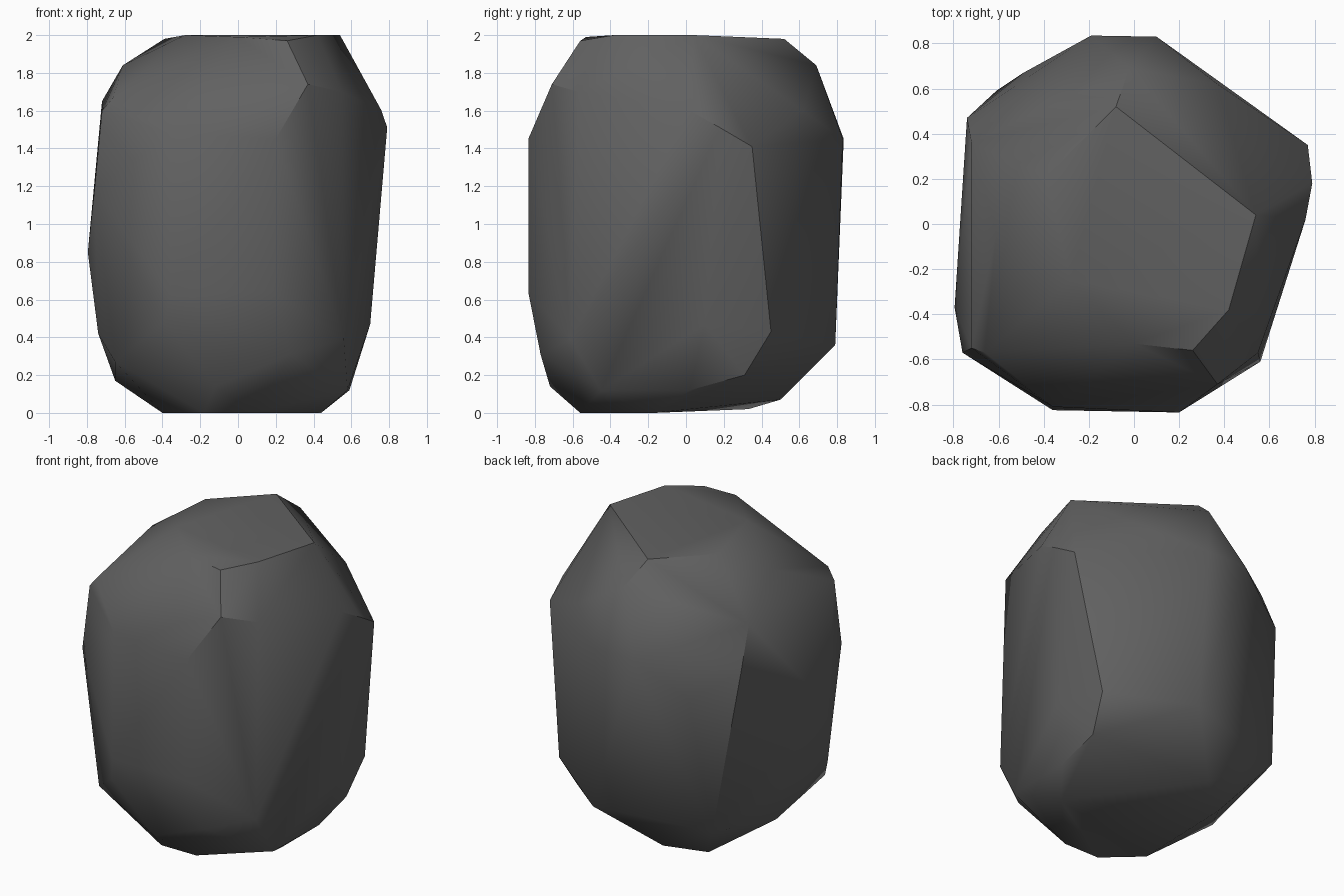
import bpy, bmesh, math

if "Cube" in bpy.data.objects:
    bpy.data.objects.remove(bpy.data.objects["Cube"])

# Corner points of the boulder, grouped by the facet they bound
facets = {
    "top": [(-.39, .21, 1.98), (-.28, -.25, 2), (0, -.53, 1.99),
            (.26, -.56, 1.97), (.42, -.38, 2), (.54, .04, 2), (-.08, .52, 1.98)],
    "front": [(-.36, -.81, 1.48), (.2, -.835, 1.45), (.19, -.835, .64), (-.36, -.825, .63),
              (.28, -.77, .31), (-.39, -.79, .48), (.37, -.71, 1.74)],
    "left": [(-.61, -.04, 1.84), (-.66, -.57, 1.67), (-.72, -.55, 1.6), (-.72, .36, 1.65),
             (-.74, .47, 1.38), (-.795, -.37, .85), (-.76, -.57, 1.18), (-.61, .59, .31),
             (-.74, -.45, .42), (-.65, -.55, .27)],
    "right": [(.76, .02, 1.6), (.79, .18, 1.51), (.77, .35, 1.41), (.63, .45, .43),
              (.70, .1, .47), (.55, -.57, 1.7), (.56, -.61, .39)],
    "back": [(.1, .83, 1.45), (-.19, .835, 1.45), (-.02, .69, 1.84), (.37, .62, 1.6),
             (.14, .79, .36), (-.49, .67, 1.2)],
    "base": [(-.65, -.03, .17), (-.4, -.36, 0), (-.4, .33, .02), (-.18, -.56, 0),
             (-.12, -.72, .14), (.08, -.56, 0), (.44, -.17, 0), (.58, -.45, .12),
             (.59, .02, .12), (.59, .31, .2), (-.18, .5, .07)],
}

# Wrap the points in a faceted skin
bm = bmesh.new()
for points in facets.values():
    for p in points:
        bm.verts.new(p)
hull = bmesh.ops.convex_hull(bm, input=bm.verts)
inner = {v for v in hull["geom_interior"] if isinstance(v, bmesh.types.BMVert)}
inner |= {v for v in bm.verts if not v.link_faces}
bmesh.ops.delete(bm, geom=list(inner), context='VERTS')
bmesh.ops.recalc_face_normals(bm, faces=bm.faces)

mesh = bpy.data.meshes.new("boulder")
bm.to_mesh(mesh)
bm.free()
boulder = bpy.data.objects.new("boulder", mesh)
bpy.context.collection.objects.link(boulder)

# Dark grey stone
stone = bpy.data.materials.new("dark grey stone")
stone.diffuse_color = (.12, .12, .12, 1)
stone.use_nodes = True
stone.node_tree.nodes["Principled BSDF"].inputs["Base Color"].default_value = stone.diffuse_color
mesh.materials.append(stone)

# Soft shading with the strong ridges kept sharp
bpy.context.view_layer.objects.active = boulder
boulder.select_set(True)
bpy.ops.object.shade_smooth_by_angle(angle=math.radians(35))
